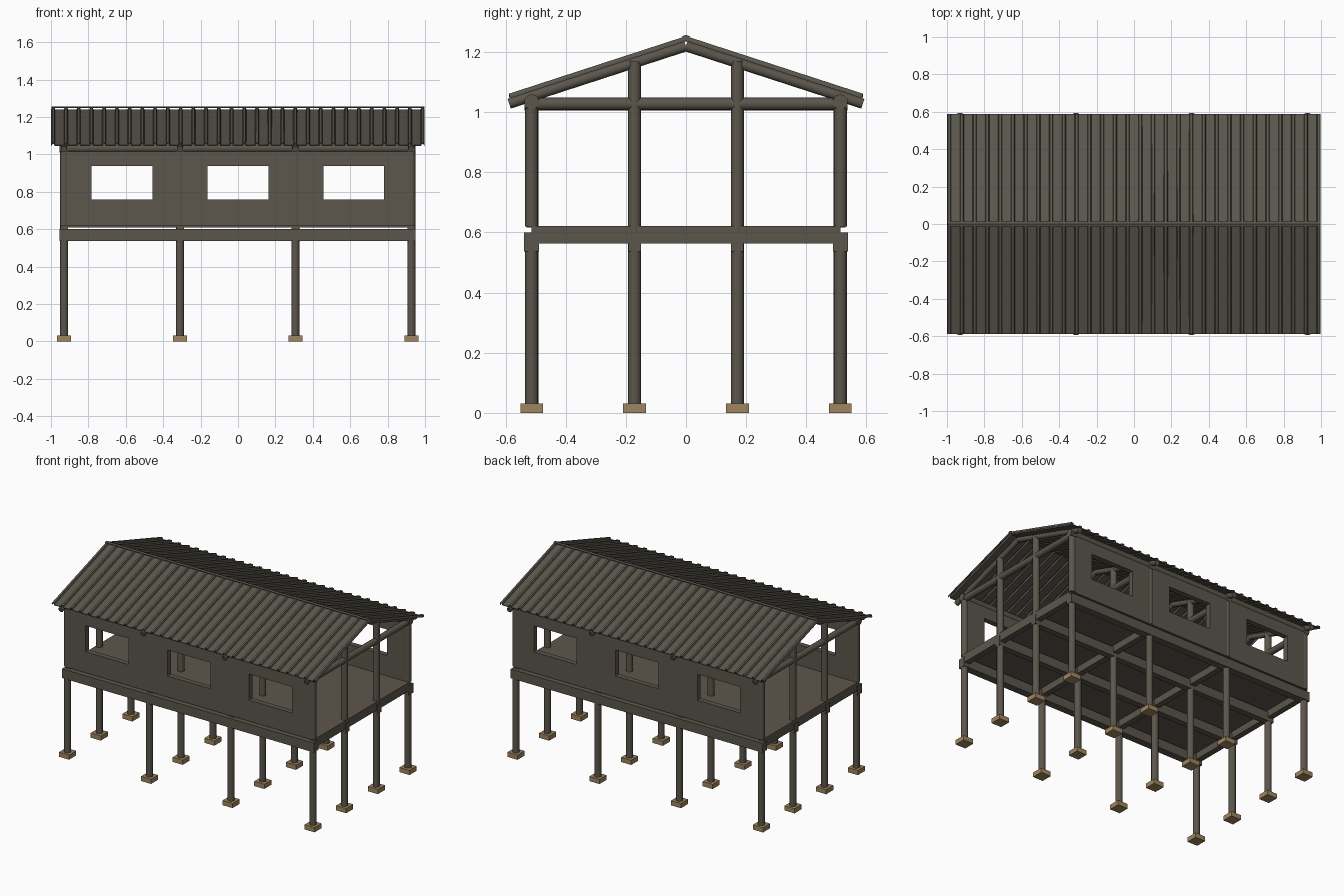
import bpy
import bmesh
import math
from mathutils import Vector

if "Cube" in bpy.data.objects:
    bpy.data.objects.remove(bpy.data.objects["Cube"], do_unlink=True)


def material(name, color):
    m = bpy.data.materials.new(name)
    m.use_nodes = True
    m.diffuse_color = (*color, 1)
    m.node_tree.nodes["Principled BSDF"].inputs["Base Color"].default_value = (*color, 1)
    return m


TIMBER = material("dark timber", (0.105, 0.093, 0.071))
WALL = material("wall brown", (0.106, 0.093, 0.073))
ROOF = material("roof grey", (0.102, 0.094, 0.075))
FLOOR = material("floor brown", (0.112, 0.093, 0.075))
FOOTING = material("footing tan", (0.35, 0.235, 0.115))


def add_object(name, bm, mat, smooth=False):
    bmesh.ops.recalc_face_normals(bm, faces=bm.faces)
    mesh = bpy.data.meshes.new(name)
    bm.to_mesh(mesh)
    bm.free()
    mesh.materials.append(mat)
    ob = bpy.data.objects.new(name, mesh)
    bpy.context.collection.objects.link(ob)
    if smooth:
        bpy.ops.object.select_all(action='DESELECT')
        ob.select_set(True)
        bpy.context.view_layer.objects.active = ob
        bpy.ops.object.shade_smooth_by_angle(angle=math.radians(40))
    return ob


def box(name, lo, hi, mat):
    bm = bmesh.new()
    bmesh.ops.create_cube(bm, size=1)
    lo, hi = Vector(lo), Vector(hi)
    for v in bm.verts:
        v.co = Vector(a * b for a, b in zip(v.co, hi - lo)) + (lo + hi) / 2
    return add_object(name, bm, mat)


def log(name, start, end, radius, mat=TIMBER):
    bm = bmesh.new()
    start, end = Vector(start), Vector(end)
    axis = end - start
    bmesh.ops.create_cone(bm, cap_ends=True, segments=16, radius1=radius,
                          radius2=radius, depth=axis.length)
    bm.transform(axis.to_track_quat('Z', 'Y').to_matrix().to_4x4())
    bmesh.ops.translate(bm, verts=bm.verts, vec=(start + end) / 2)
    return add_object(name, bm, mat, smooth=True)


def solidify(ob, thickness, offset=0):
    mod = ob.modifiers.new("Thickness", 'SOLIDIFY')
    mod.thickness = thickness
    mod.offset = offset


ROWS_X = (-0.93, -0.31, 0.307, 0.927)
OUTER, INNER = 0.513, 0.171
ROWS_Y = (-OUTER, -INNER, INNER, OUTER)
POST_R = 0.022
SLOPE = 0.325

# Footings and posts
for x in ROWS_X:
    for y in ROWS_Y:
        box("footing", (x - 0.038, y - 0.038, 0), (x + 0.038, y + 0.038, 0.032), FOOTING)
        if abs(y) == OUTER:
            log("lower_post", (x, y, 0.03), (x, y, 0.59), POST_R)
            log("upper_post", (x, y, 0.62), (x, y, 1.03), POST_R)
        else:
            log("tall_post", (x, y, 0.03), (x, y, 1.17), POST_R)

# Floor frame and deck
for y in ROWS_Y:
    w = 0.025 if abs(y) == OUTER else 0.021
    box("long_floor_beam", (-0.955, y - w, 0.537), (0.95, y + w, 0.6), TIMBER)
for x in ROWS_X:
    box("cross_floor_beam", (x - 0.02, -OUTER, 0.563), (x + 0.02, OUTER, 0.612), TIMBER)
box("floor_deck", (-0.95, -OUTER, 0.61), (0.947, OUTER, 0.621), FLOOR)


# Long walls, each with three open windows
def wall(name, y):
    xs = [ROWS_X[0]]
    for c in (-0.62, 0.0, 0.618):
        xs += [c - 0.162, c + 0.162]
    xs.append(ROWS_X[-1])
    zs = (0.616, 0.76, 0.938, 1.02)
    bm = bmesh.new()
    grid = [[bm.verts.new((x, y, z)) for x in xs] for z in zs]
    for j in range(len(zs) - 1):
        for i in range(len(xs) - 1):
            if j == 1 and i % 2 == 1:
                continue
            bm.faces.new((grid[j][i], grid[j][i + 1], grid[j + 1][i + 1], grid[j + 1][i]))
    solidify(add_object(name, bm, WALL), 0.036)


for side, y in (("front", -OUTER), ("back", OUTER)):
    wall(side + "_wall", y)
    log(side + "_wall_plate", (-0.955, y, 1.034), (0.95, y, 1.034), 0.025)

# Tie beams and rafters
for x in ROWS_X:
    log("tie_beam", (x, -0.537, 1.027), (x, 0.537, 1.027), 0.021)
    for s in (-1, 1):
        log("rafter", (x, 0, 1.219), (x, s * 0.588, 1.219 - 0.588 * SLOPE), 0.017)


# Ribbed roof sheets
def roof_sheet(name, s):
    profile = [(-0.998, 0)]
    ribs, rise = 30, 0.011
    for k in range(ribs):
        x = -0.988 + k * 1.975 / (ribs - 1)
        profile += [(x - 0.009, 0), (x - 0.005, rise), (x + 0.005, rise), (x + 0.009, 0)]
    profile.append((0.996, 0))
    bm = bmesh.new()
    top = [bm.verts.new((x, 0, 1.239 + h)) for x, h in profile]
    eave = [bm.verts.new((x, s * 0.587, 1.239 + h - 0.587 * SLOPE)) for x, h in profile]
    for i in range(len(profile) - 1):
        bm.faces.new((top[i], top[i + 1], eave[i + 1], eave[i]))
    solidify(add_object(name, bm, ROOF), 0.006)


roof_sheet("front_roof_sheet", -1)
roof_sheet("back_roof_sheet", 1)

# Folded ridge cap
bm = bmesh.new()
ends = [[bm.verts.new((x, y, 1.254 - abs(y) * SLOPE)) for y in (-0.012, 0, 0.012)]
        for x in (-0.998, 0.996)]
for i in range(2):
    bm.faces.new((ends[0][i], ends[0][i + 1], ends[1][i + 1], ends[1][i]))
solidify(add_object("ridge_cap", bm, ROOF), 0.005)
